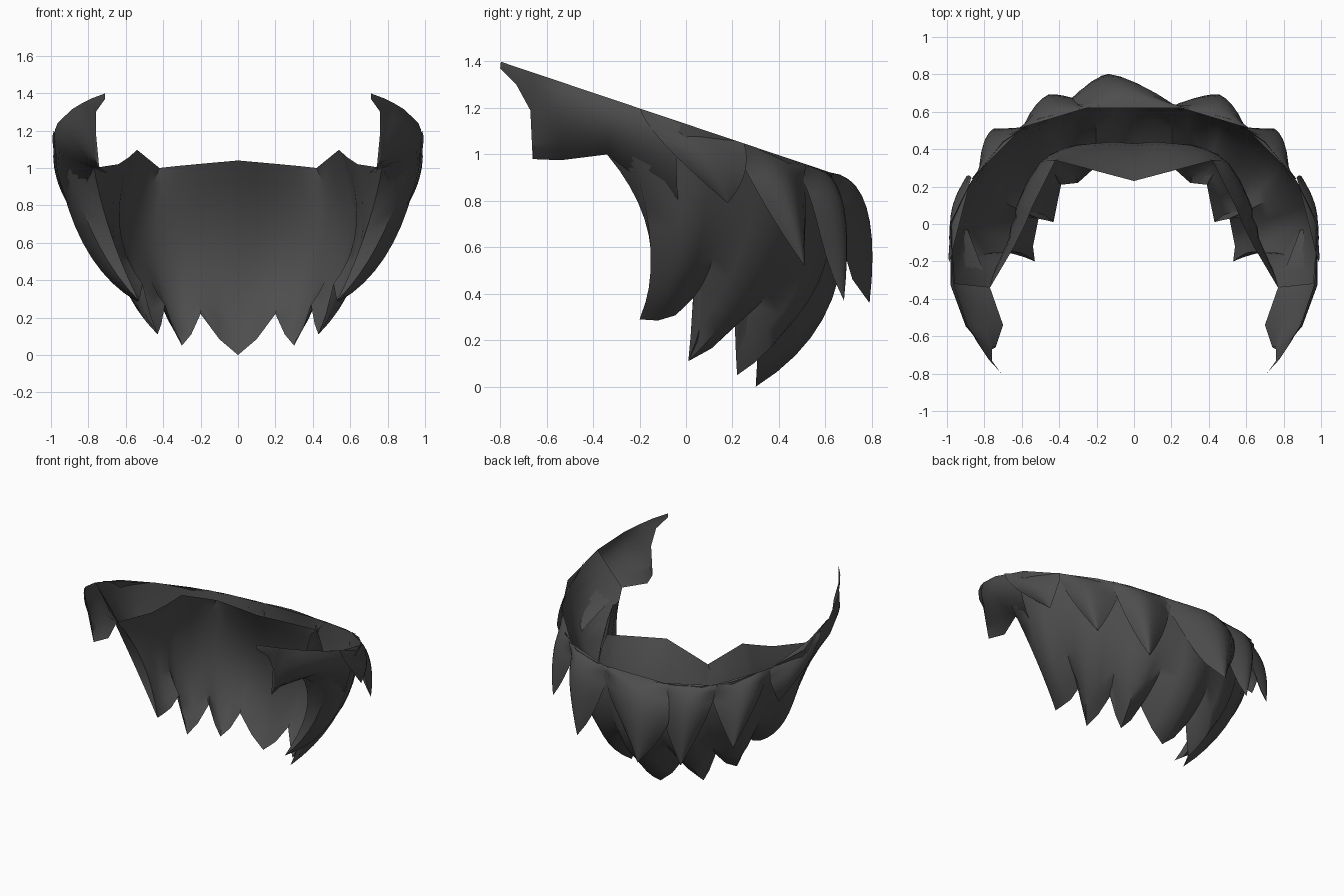
import bpy
from math import sin, pi
from mathutils import Vector as V

if "Cube" in bpy.data.objects:
    bpy.data.objects.remove(bpy.data.objects["Cube"])

dark = bpy.data.materials.new("charcoal")
dark.diffuse_color = (0.075, 0.075, 0.075, 1)
dark.use_nodes = True
dark.node_tree.nodes["Principled BSDF"].inputs["Base Color"].default_value = dark.diffuse_color


def on_cut(x, y):
    # sloping plane that trims the top of the hair
    return V((x, y, 1.131 - 0.336 * y))


def point(p):
    return on_cut(*p) if len(p) == 2 else V(p)


def bezier(a, c, b, n):
    return [a * (1 - t) ** 2 + c * 2 * t * (1 - t) + b * t * t
            for t in (i / n for i in range(n + 1))]


def strand(top, mid, tip, n=10):
    # arc passing through three points
    a, m, b = point(top), point(mid), point(tip)
    return bezier(a, 2 * m - (a + b) / 2, b, n)


def rounded(columns, bulge, drop):
    # add a column between neighbours, swelling the lock and its pointed hem
    out = [columns[0]]
    n = len(columns[0]) - 1
    for a, b in zip(columns, columns[1:]):
        mid = []
        for j, (p, q) in enumerate(zip(a, b)):
            t, m = j / n, (p + q) / 2
            m += V((m.x, m.y + 0.2, 0)).normalized() * bulge * sin(pi * t)
            m.z -= drop * t ** 5
            mid.append(m)
        out += [mid, b]
    return out


def sheet(name, columns, flip=False):
    n = len(columns[0])
    verts = [p for col in columns for p in col]
    faces = []
    for i in range(len(columns) - 1):
        for j in range(n - 1):
            k = i * n + j
            f = (k, k + 1, k + n + 1, k + n)
            faces.append(f[::-1] if flip else f)
    me = bpy.data.meshes.new(name)
    me.from_pydata(verts, [], faces)
    me.materials.append(dark)
    ob = bpy.data.objects.new(name, me)
    bpy.context.collection.objects.link(ob)
    bpy.context.view_layer.objects.active = ob
    bpy.ops.object.select_all(action='DESELECT')
    ob.select_set(True)
    bpy.ops.object.shade_smooth_by_angle(angle=0.9)
    return ob


def mirror(ob):
    m = ob.modifiers.new("mirror", 'MIRROR')
    m.use_axis[0] = True
    m.merge_threshold = 0.001
    return ob


def tuft(name, a, b, control, tip, depth, taper=2.0, hang=4):
    # overlapping lock: wide at the trimmed rim, tapering to a free tip
    a, b, c, tip = point(a), point(b), V(control), V(tip)
    spine = bezier((a + b) / 2, c, tip, 10)
    inward = -V((tip.x, tip.y, 0)).normalized()
    cols = []
    for i in range(9):
        s = i / 4 - 1
        cols.append([p + (b - a) / 2 * s * (1 - (j / 10) ** taper)
                     + inward * depth * abs(s) ** 1.7 * (1 - (j / 10) ** hang) * min(1, j / 3)
                     for j, p in enumerate(spine)])
    return sheet(name, cols)


# Pointed hem shared by the outer and inner layers, centre back to front
hem = [(0, .3, 0), (.2, .31, .22), (.3, .22, .05), (.39, .21, .27), (.43, .01, .11),
       (.51, .03, .38), (.54, -.12, .285), (.53, -.2, .29), (.53, -.2, .29)]

# Outer layer
outer = [((0, .645), (0, .63, .38)), ((.17, .635), (.2, .58, .5)),
         ((.33, .61), (.37, .51, .39)), ((.52, .56), (.5, .43, .52)),
         ((.7, .44), (.65, .28, .48)), ((.87, .23), (.74, .14, .62)),
         ((.985, 0), (.83, -.04, .6)), ((.96, -.32), (.79, -.16, .68)),
         ((.77, -.34, 1.0), (.68, -.16, .65))]
strands = [strand(t, m, h) for (t, m), h in zip(outer, hem)]
mirror(sheet("outer_hair", rounded(strands[:7], .025, .025) + strands[7:]))

# Inner layer
inner = [((0, .23, 1.04), (0, .43, .5)), ((.17, .275, 1.025), (.22, .43, .57)),
         ((.33, .317, 1.01), (.38, .4, .5)), ((.42, .34, 1.0), (.51, .31, .6)),
         ((.54, .1), (.61, .12, .57)), ((.58, 0, 1.06), (.63, .04, .68)),
         ((.64, -.12, 1.02), (.66, -.07, .62)), ((.77, -.34, 1.0), (.68, -.16, .65))]
strands = [strand(t, m, h) for (t, m), h in zip(inner, hem[:7] + hem[8:])]
mirror(sheet("inner_hair", rounded(strands[:7], .01, .025) + strands[7:], True))

# Ragged side pieces reaching forward
side = [((.98, -.02), (.965, -.04, .98), (.89, -.03, .76)),
        ((.965, -.32), (.955, -.33, 1.1), (.77, -.34, 1.0)),
        ((.89, -.54), (.87, -.55, 1.14), (.7, -.54, .975)),
        ((.84, -.63), (.8, -.64, 1.17), (.74, -.66, .98)),
        ((.82, -.66), (.79, -.67, 1.27), (.76, -.67, 1.19)),
        ((.78, -.72), (.775, -.725, 1.34), (.76, -.73, 1.3)),
        ((.71, -.797), (.71, -.798, 1.385), (.71, -.8, 1.37))]
mirror(sheet("side_piece", [strand(*c) for c in side]))

# Overlapping locks around the rim
mirror(tuft("side_lock", (.985, -.2), (.87, .25), (1.03, .08, 1.0), (.9, .18, .79), .035))
mirror(tuft("rear_side_lock", (.87, .24), (.58, .53), (.83, .46, .88), (.75, .51, .52), .09))
mirror(tuft("rear_lock", (.62, .51), (.22, .63), (.5, .73, .88), (.43, .68, .37), .1, 2.8, 6))
tuft("back_lock", (.3, .62), (-.3, .62), (-.13, .85, .9), (-.15, .79, .36), .13, 3.5, 10)
